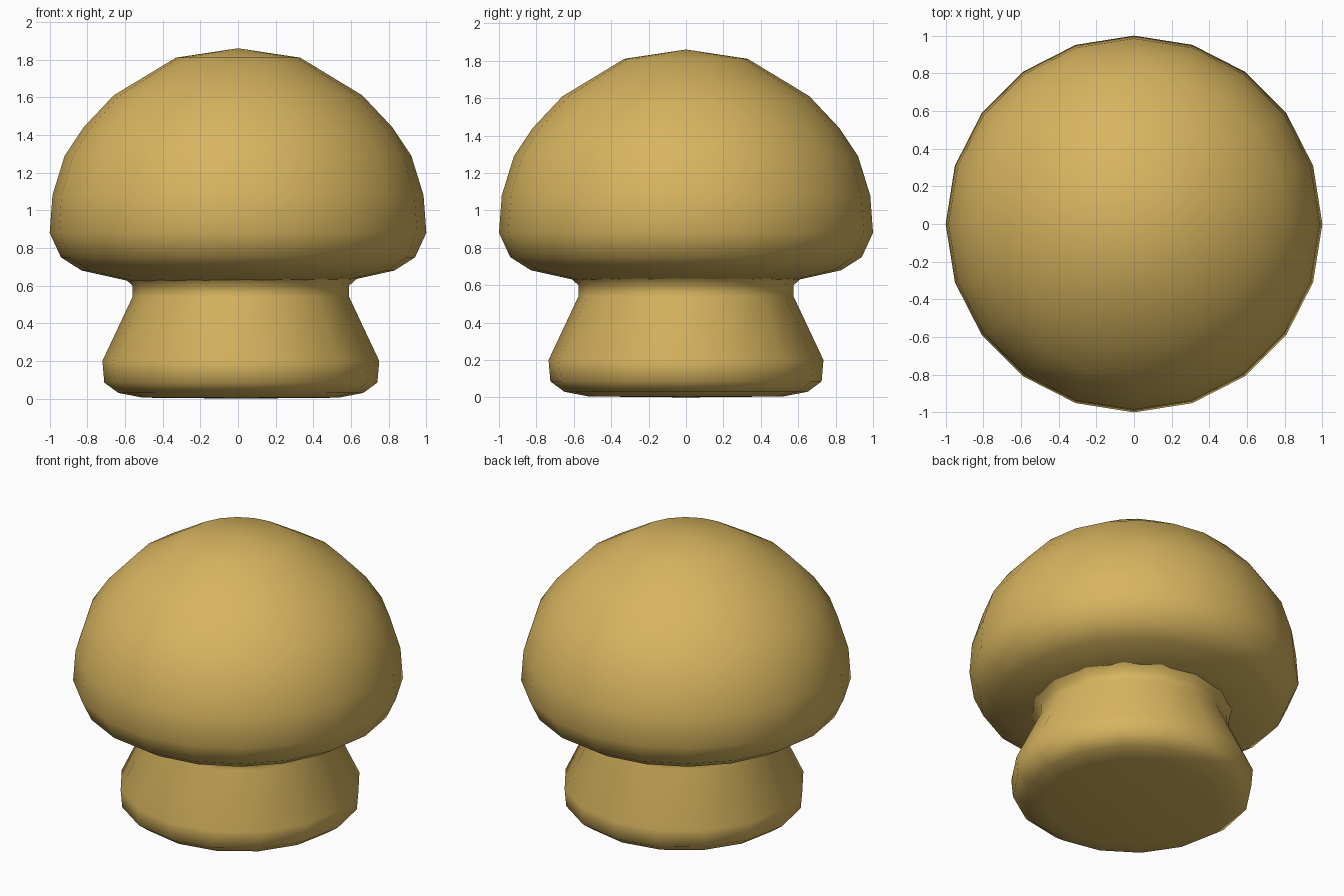
import bpy, bmesh, math

cube = bpy.data.objects.get("Cube")
if cube:
    bpy.data.objects.remove(cube, do_unlink=True)

# Single warm tan colour
tan = bpy.data.materials.new("mushroom_tan")
tan.use_nodes = True
colour = (0.68, 0.46, 0.115, 1)
tan.diffuse_color = colour
bsdf = tan.node_tree.nodes["Principled BSDF"]
bsdf.inputs["Base Color"].default_value = colour
bsdf.inputs["Roughness"].default_value = 0.8


def lathe(name, profile, sides, centre_x=0.0):
    """Turn (radius, z) points, listed bottom to top, into a closed solid."""
    bm = bmesh.new()
    rings = []
    for r, z in profile:
        if r == 0:
            rings.append([bm.verts.new((centre_x, 0, z))] * sides)
            continue
        angles = [2 * math.pi * i / sides for i in range(sides)]
        rings.append([bm.verts.new((centre_x + r * math.cos(a), r * math.sin(a), z))
                      for a in angles])
    for low, high in zip(rings, rings[1:]):
        for i in range(sides):
            j = (i + 1) % sides
            corners = dict.fromkeys((low[i], low[j], high[j], high[i]))
            bm.faces.new(list(corners))
    bmesh.ops.recalc_face_normals(bm, faces=bm.faces)
    for face in bm.faces:
        face.smooth = True
    mesh = bpy.data.meshes.new(name)
    bm.to_mesh(mesh)
    bm.free()
    mesh.materials.append(tan)
    obj = bpy.data.objects.new(name, mesh)
    bpy.context.collection.objects.link(obj)
    return obj


# Domed cap with a rolled lip and a shallow underside
lathe("cap", [(0, 0.61), (0.56, 0.62), (0.83, 0.68), (0.94, 0.75), (1.0, 0.88),
              (0.985, 1.08), (0.92, 1.29), (0.82, 1.44), (0.66, 1.61),
              (0.33, 1.81), (0, 1.86)], 20)

# Flared stem with a rounded foot
lathe("stem", [(0, 0), (0.52, 0.005), (0.65, 0.03), (0.725, 0.085), (0.735, 0.2),
               (0.575, 0.54), (0.575, 0.6), (0.62, 0.64)], 16, 0.015)
